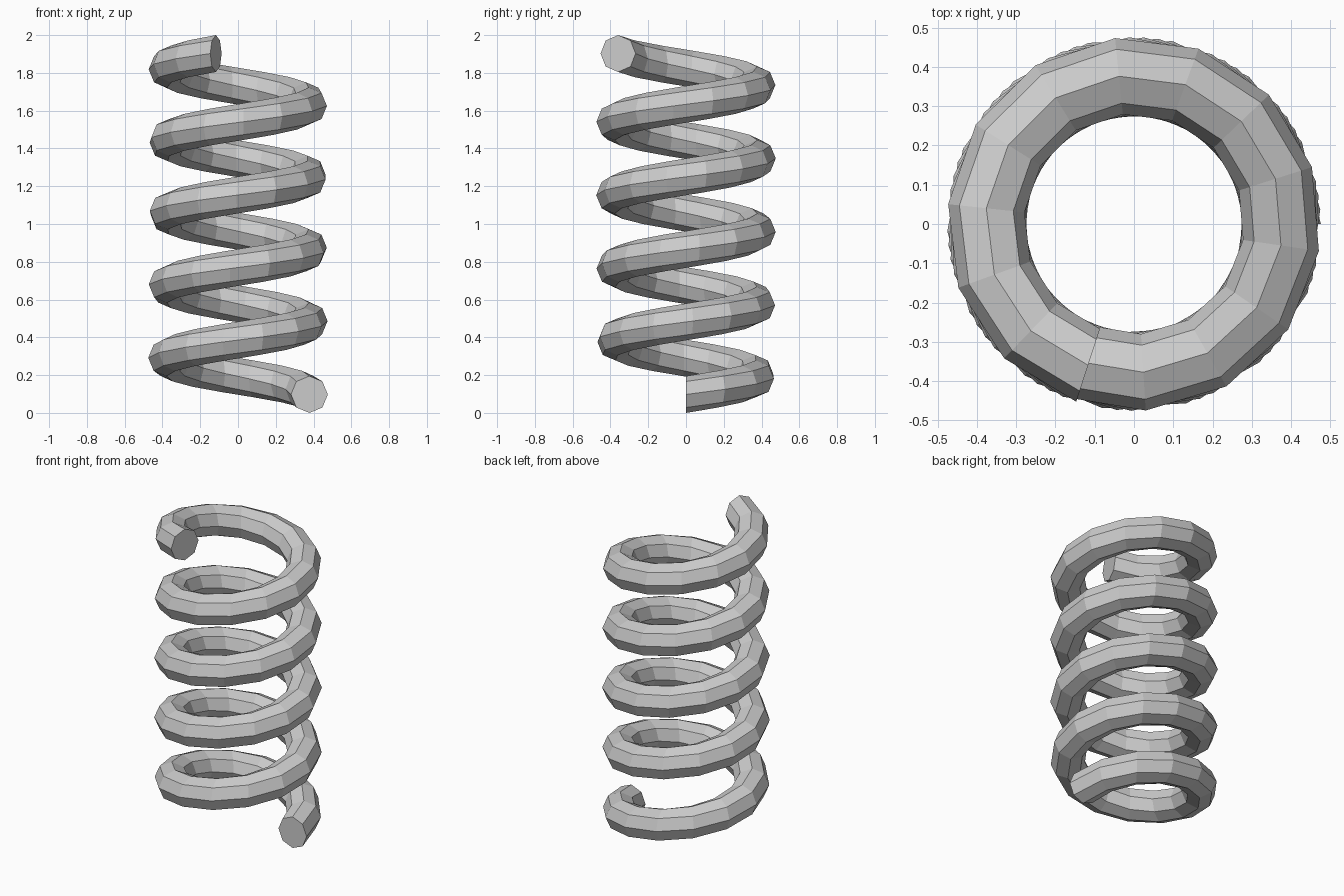
import bpy, bmesh, math

if "Cube" in bpy.data.objects:
    bpy.data.objects.remove(bpy.data.objects["Cube"])

COIL_R, WIRE_R = 0.378, 0.0975
TURNS, STEPS, SIDES = 4.7, 65, 8
rise = 2.0 - 2 * WIRE_R

bm = bmesh.new()

# Octagonal wire section in the radial plane
verts = [bm.verts.new((COIL_R + WIRE_R * math.cos(2 * math.pi * i / SIDES), 0,
                       WIRE_R + WIRE_R * math.sin(2 * math.pi * i / SIDES)))
         for i in range(SIDES)]
edges = [bm.edges.new((verts[i], verts[(i + 1) % SIDES])) for i in range(SIDES)]

# Sweep the section up the helix
bmesh.ops.spin(bm, geom=verts + edges, cent=(0, 0, 0), axis=(0, 0, 1),
               dvec=(0, 0, rise / STEPS), angle=TURNS * 2 * math.pi,
               steps=STEPS, use_duplicate=False)

# Close both wire ends
bmesh.ops.holes_fill(bm, edges=[e for e in bm.edges if e.is_boundary], sides=0)
bmesh.ops.recalc_face_normals(bm, faces=bm.faces[:])

mesh = bpy.data.meshes.new("coil_spring")
bm.to_mesh(mesh)
bm.free()
bpy.context.collection.objects.link(bpy.data.objects.new("coil_spring", mesh))
